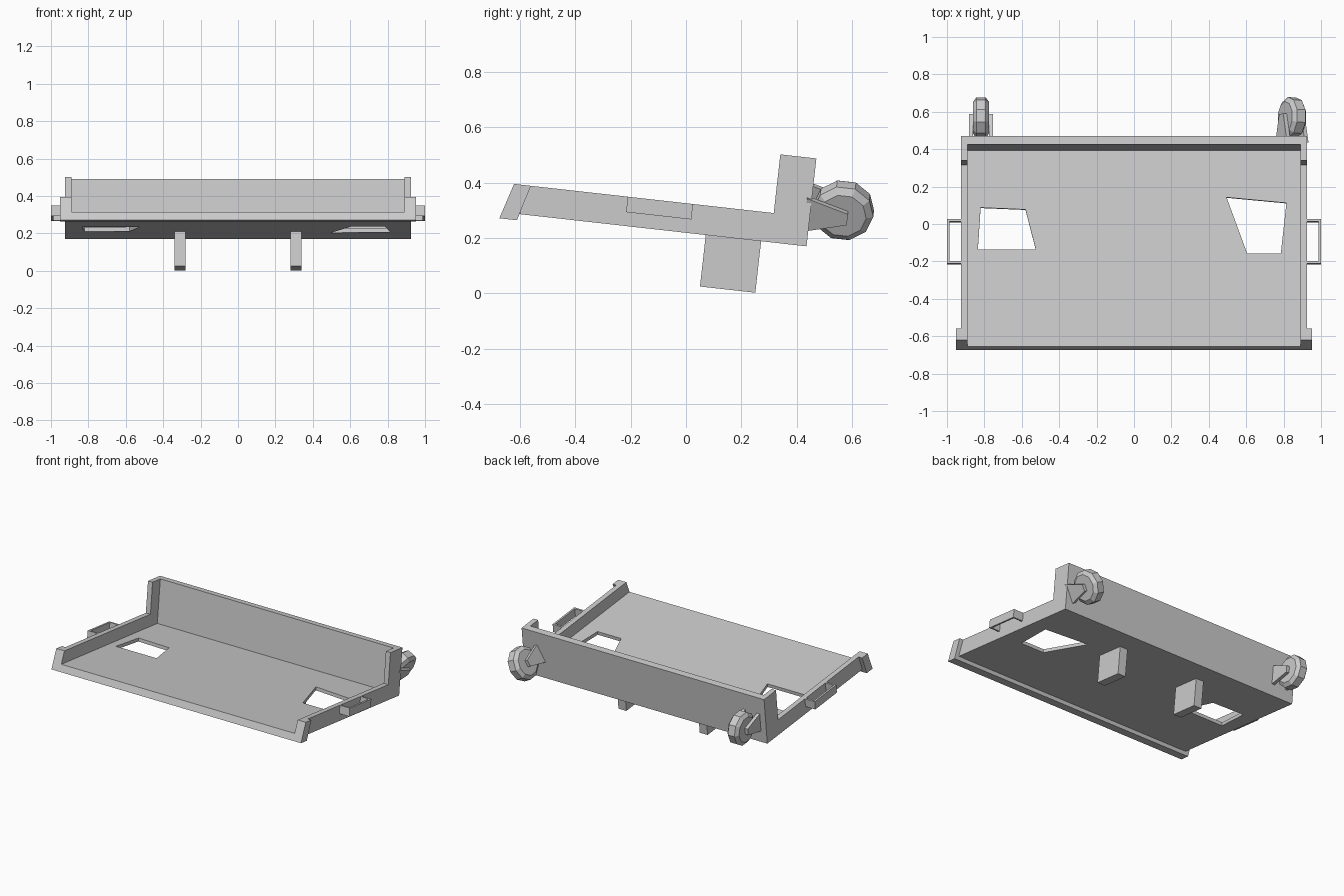
import bpy
import bmesh
from math import radians
from mathutils import Matrix, Vector

if "Cube" in bpy.data.objects:
    bpy.data.objects.remove(bpy.data.objects["Cube"])

GREY = (0.6, 0.6, 0.6, 1)
grey = bpy.data.materials.new("plain grey")
grey.use_nodes = True
grey.diffuse_color = GREY
grey.node_tree.nodes["Principled BSDF"].inputs["Base Color"].default_value = GREY

# Tray frame: origin at the lower back edge, y runs back, z up from the floor
TILT = Matrix.Rotation(radians(-6.4), 4, "X")
TRAY = Matrix.Translation((0, 0.435, 0.17)) @ TILT


def prism(name, points, push, frame=TRAY):
    """Solid made from a planar outline pushed along a vector."""
    bm = bmesh.new()
    face = bm.faces.new([bm.verts.new(p) for p in points])
    moved = bmesh.ops.extrude_face_region(bm, geom=[face])["geom"]
    verts = [v for v in moved if isinstance(v, bmesh.types.BMVert)]
    bmesh.ops.translate(bm, verts=verts, vec=Vector(push))
    bmesh.ops.recalc_face_normals(bm, faces=bm.faces)
    mesh = bpy.data.meshes.new(name)
    bm.to_mesh(mesh)
    bm.free()
    mesh.materials.append(grey)
    obj = bpy.data.objects.new(name, mesh)
    bpy.context.collection.objects.link(obj)
    obj.matrix_world = frame
    return obj


def side_prism(name, outline, x0, x1, frame=TRAY):
    """Outline in y and z, extruded across x."""
    return prism(name, [(x0, y, z) for y, z in outline], (x1 - x0, 0, 0), frame)


def box(name, x0, x1, y0, y1, z0, z1):
    return side_prism(name, [(y0, z0), (y1, z0), (y1, z1), (y0, z1)], x0, x1)


# Floor with two uneven four-sided openings
floor = box("floor", -0.89, 0.89, -1.05, -0.04, 0, 0.023)
openings = (
    [(-0.82, 0.085), (-0.58, 0.075), (-0.525, -0.14), (-0.835, -0.14)],
    [(0.495, 0.14), (0.815, 0.11), (0.785, -0.16), (0.605, -0.16)],
)
for outline in openings:
    cutter = prism("opening_cutter", [(x, (y - 0.435) / 0.994, -0.1) for x, y in outline], (0, 0, 0.25))
    cutter.hide_render = True
    cut = floor.modifiers.new("opening", "BOOLEAN")
    cut.object = cutter
    cut.operation = "DIFFERENCE"
    cut.solver = "EXACT"
    bpy.context.view_layer.objects.active = floor
    bpy.ops.object.modifier_apply(modifier=cut.name)
    bpy.data.objects.remove(cutter)

# Back wall and front lip
box("back_wall", -0.89, 0.89, -0.046, 0, 0, 0.319)
side_prism("front_lip", [(-1.099, 0.023), (-1.036, 0.023), (-1.049, -0.023), (-1.113, -0.023)], -0.89, 0.89)

SIDE = [(0, 0), (0, 0.319), (-0.131, 0.319), (-0.131, 0.106), (-1.04, 0.106), (-1.04, 0)]
CAP = [(-1.074, 0.106), (-1.013, 0.106), (-1.049, -0.023), (-1.113, -0.023)]

for s, label in ((1, "left"), (-1, "right")):
    # Side wall, slanted corner cap and leg
    side_prism(label + "_side_wall", SIDE, s * 0.89, s * 0.925)
    side_prism(label + "_corner_cap", CAP, s * 0.89, s * 0.952)
    box(label + "_leg", s * 0.28, s * 0.34, -0.366, -0.165, -0.187, 0.002)
    # Open handle: two posts and a grip
    for y, end in ((-0.661, "front"), (-0.436, "back")):
        box(f"{label}_handle_{end}_post", s * 0.92, s * 0.987, y, y + 0.012, 0.05, 0.106)
    box(label + "_handle_grip", s * 0.987, s * 1.0, -0.661, -0.424, 0.05, 0.106)


def wheel(name, frame, sides=10):
    """Ten-sided wheel with bevelled rims, its axle along x."""
    bm = bmesh.new()
    bmesh.ops.create_cone(bm, cap_ends=True, segments=sides, radius1=0.11, radius2=0.11,
                          depth=0.05, matrix=Matrix.Rotation(radians(90), 4, "Y"))
    for cap in [f for f in bm.faces if abs(f.normal.x) > 0.9]:
        out = cap.normal.copy()
        bmesh.ops.inset_region(bm, faces=[cap], thickness=0.025)
        bmesh.ops.translate(bm, verts=cap.verts, vec=out * 0.018)
    mesh = bpy.data.meshes.new(name)
    bm.to_mesh(mesh)
    bm.free()
    mesh.materials.append(grey)
    obj = bpy.data.objects.new(name, mesh)
    bpy.context.collection.objects.link(obj)
    obj.matrix_world = frame


# Rear wheels, one leaning over, each between two tapered fork plates
FORK = [(-0.135, -0.07), (-0.135, 0.065), (0.018, 0.02), (0.018, -0.025)]
for label, x, lean in (("left", 0.845, 28), ("right", -0.818, 0)):
    frame = Matrix.Translation((x, 0.568, 0.3)) @ TILT @ Matrix.Rotation(radians(lean), 4, "Y")
    wheel(label + "_wheel", frame)
    for s, place in ((1, "a"), (-1, "b")):
        side_prism(f"{label}_fork_plate_{place}", FORK, s * 0.043, s * 0.065, frame)
